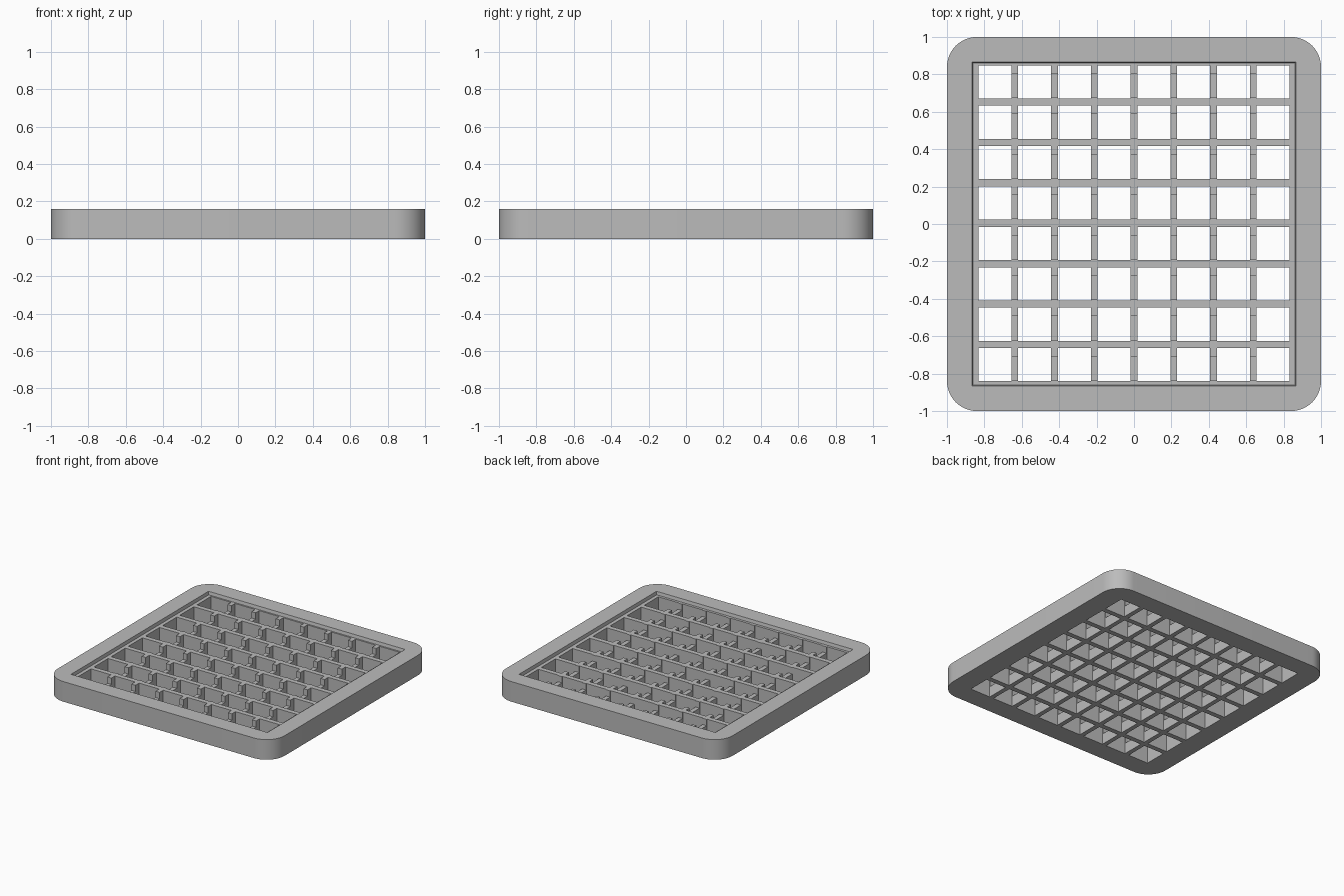
import bpy, bmesh
from mathutils import Matrix, Vector

old = bpy.data.objects.get("Cube")
if old:
    bpy.data.objects.remove(old, do_unlink=True)

HEIGHT = 0.16
FLOOR = 0.135          # top of the lattice, below the rim
SLOT = 0.085           # bottom of the slots in the dividers
COUNT = 8
PITCH_X, PITCH_Y = 0.2125, 0.216
HOLE = 0.177
CENTER_Y = 0.004

grey = bpy.data.materials.new("light grey")
grey.use_nodes = True
grey.diffuse_color = (0.5, 0.5, 0.5, 1)
grey.node_tree.nodes["Principled BSDF"].inputs["Base Color"].default_value = (0.5, 0.5, 0.5, 1)


def add_box(bm, x, y, z0, z1, sx, sy):
    """Add a box centred on x, y and reaching from z0 to z1."""
    matrix = Matrix.Translation((x, y, (z0 + z1) / 2)) @ Matrix.Diagonal((sx, sy, z1 - z0, 1))
    return bmesh.ops.create_cube(bm, size=1, matrix=matrix)["verts"]


def make_object(name, bm):
    mesh = bpy.data.meshes.new(name)
    bm.to_mesh(mesh)
    bm.free()
    obj = bpy.data.objects.new(name, mesh)
    bpy.context.collection.objects.link(obj)
    mesh.materials.append(grey)
    return obj


def cut(body, bm, name):
    """Subtract the boxes in bm from the body."""
    cutter = make_object(name, bm)
    cutter.hide_render = True
    mod = body.modifiers.new(name, "BOOLEAN")
    mod.operation = "DIFFERENCE"
    mod.solver = "EXACT"
    mod.object = cutter
    bpy.context.view_layer.objects.active = body
    bpy.ops.object.modifier_apply(modifier=mod.name)
    bpy.data.objects.remove(cutter, do_unlink=True)


# Tray body with rounded corners
bm = bmesh.new()
add_box(bm, 0, 0, 0, HEIGHT, 2, 2)
corners = [e for e in bm.edges if abs(e.verts[0].co.z - e.verts[1].co.z) > 0.1]
bmesh.ops.bevel(bm, geom=corners, offset=0.16, segments=12, profile=0.5, affect="EDGES")
tray = make_object("grid_tray", bm)

# Shallow recess with slightly sloping walls
bm = bmesh.new()
for v in add_box(bm, 0, 0, FLOOR, HEIGHT + 0.025, 1.722, 1.722):
    if v.co.z > HEIGHT:
        v.co.x *= 1.012
        v.co.y *= 1.012
cut(tray, bm, "recess_cutter")

offsets = [i - (COUNT - 1) / 2 for i in range(COUNT)]

# Slots through the dividers, one line for each row
bm = bmesh.new()
for j in offsets:
    add_box(bm, 0, CENTER_Y + j * PITCH_Y - 0.02, SLOT, HEIGHT + 0.1, PITCH_X * 7, 0.126)
cut(tray, bm, "slot_cutter")

# Square openings right through the tray
bm = bmesh.new()
for i in offsets:
    for j in offsets:
        add_box(bm, i * PITCH_X, CENTER_Y + j * PITCH_Y, -0.1, HEIGHT + 0.1, HOLE, HOLE)
cut(tray, bm, "opening_cutter")

# Smooth corners, sharp edges
bpy.ops.object.select_all(action="DESELECT")
tray.select_set(True)
bpy.context.view_layer.objects.active = tray
bpy.ops.object.shade_smooth_by_angle()
